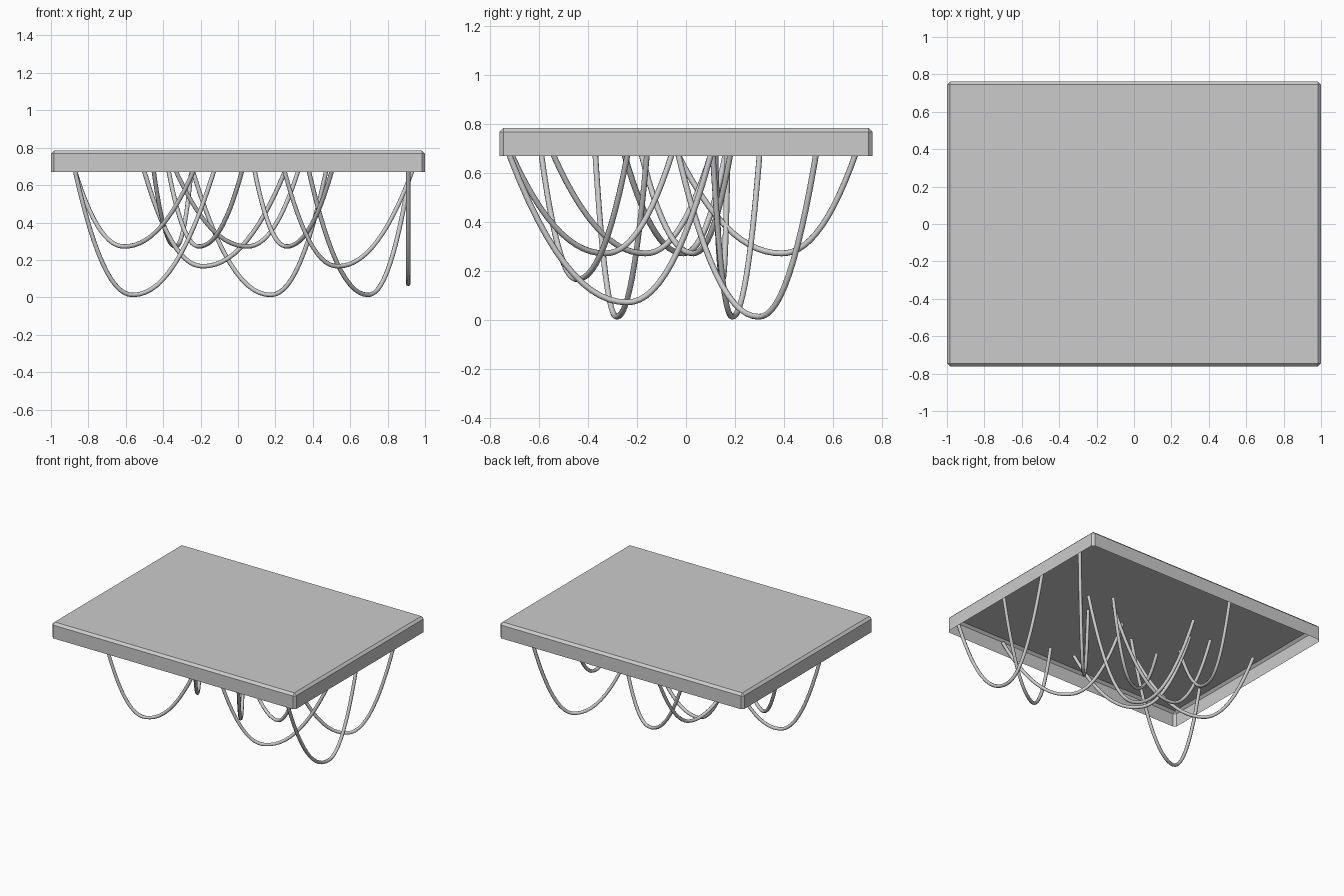
import bpy, bmesh

if "Cube" in bpy.data.objects:
    bpy.data.objects.remove(bpy.data.objects["Cube"])

# Panel: shallow tray, open underneath, chamfered top and corners
X, Y, Z0, Z1 = 1.0, 0.762, 0.67, 0.785
bm = bmesh.new()
bmesh.ops.create_cube(bm, size=1)
for v in bm.verts:
    v.co = (v.co.x * 2 * X, v.co.y * 2 * Y, Z1 if v.co.z > 0 else Z0)
bm.normal_update()
bmesh.ops.delete(bm, geom=[f for f in bm.faces if f.normal.z < -0.5], context='FACES_ONLY')
edges = [e for e in bm.edges if not e.is_boundary]
bmesh.ops.bevel(bm, geom=edges, offset=0.017, segments=1, affect='EDGES', profile=0.5)
mesh = bpy.data.meshes.new("panel")
bm.to_mesh(mesh)
bm.free()
bpy.context.collection.objects.link(bpy.data.objects.new("panel", mesh))


def hanging_cable(name, far, near, low, top=0.755, p=2.1, f=0.585, n=14):
    """Sagging cable between two points under the panel, lowest nearer to 'near'."""
    mid = [a + (b - a) * f for a, b in zip(far, near)]
    t_end = ((top - low) / (Z0 - low)) ** (1 / p)
    pts = []
    for i in range(-n, n + 1):
        t = abs(i) / n * t_end
        end = far if i < 0 else near
        pts.append((mid[0] + (end[0] - mid[0]) * t,
                    mid[1] + (end[1] - mid[1]) * t,
                    low + (Z0 - low) * t ** p))
    cu = bpy.data.curves.new(name, 'CURVE')
    cu.dimensions = '3D'
    cu.bevel_depth = 0.012
    cu.bevel_resolution = 2
    cu.use_fill_caps = True
    s = cu.splines.new('POLY')
    s.points.add(len(pts) - 1)
    for q, c in zip(s.points, pts):
        q.co = (*c, 1)
    s.use_smooth = True
    bpy.context.collection.objects.link(bpy.data.objects.new(name, cu))


# Cables: far end, near end, height of lowest point
LONG, MID, SHORT = 0.013, 0.166, 0.272
cables = [
    ((-0.13, -0.16), (-0.87, -0.37), LONG),
    ((-0.24, 0.30), (0.47, 0.11), LONG),
    ((0.38, -0.03), (0.92, 0.53), LONG),
    ((0.91, -0.72), (0.91, 0.10), 0.072),
    ((0.25, 0.12), (-0.50, 0.17), MID),
    ((0.93, -0.24), (0.25, -0.59), MID),
    ((-0.24, -0.25), (-0.87, 0.16), SHORT),
    ((-0.45, -0.03), (-0.25, 0.69), SHORT),
    ((0.02, -0.54), (-0.37, 0.10), SHORT),
    ((-0.33, -0.18), (0.32, 0.18), SHORT),
    ((0.50, -0.71), (0.09, -0.06), SHORT),
]
for i, c in enumerate(cables, 1):
    hanging_cable(f"hanging_cable_{i}", *c)
